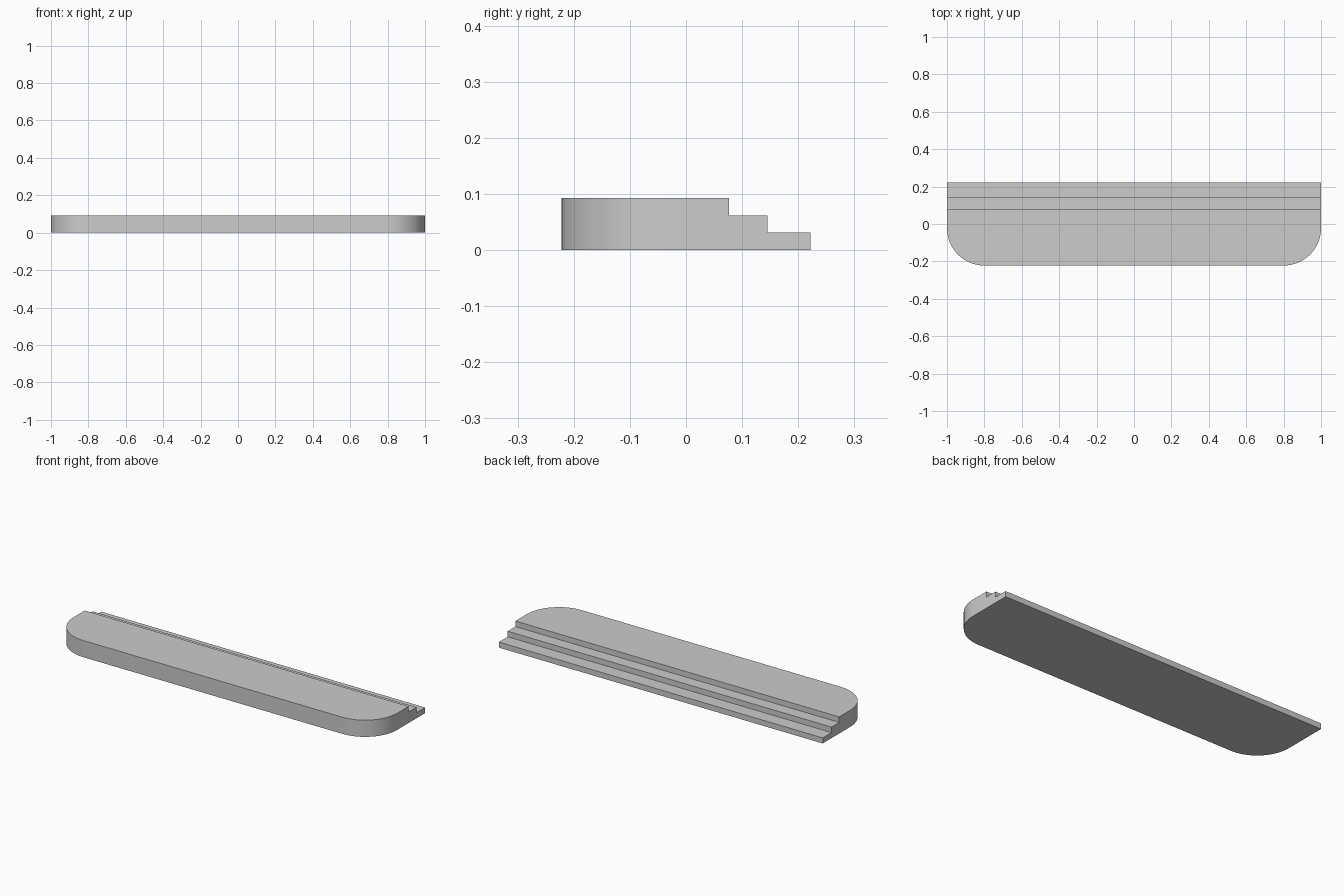
import bpy, bmesh

if "Cube" in bpy.data.objects:
    bpy.data.objects.remove(bpy.data.objects["Cube"])

# Stepped side profile (y, z): deep top landing, two lower treads at the back
PROFILE = [(-0.222, 0), (0.222, 0), (0.222, 0.031), (0.145, 0.031),
           (0.145, 0.062), (0.077, 0.062), (0.077, 0.093), (-0.222, 0.093)]
CORNER_RADIUS = 0.2

stone = bpy.data.materials.new("light_grey_stone")
stone.diffuse_color = (0.6, 0.605, 0.6, 1)
stone.use_nodes = True
stone.node_tree.nodes["Principled BSDF"].inputs["Base Color"].default_value = stone.diffuse_color

# Sweep the profile along x
bm = bmesh.new()
side = bm.faces.new([bm.verts.new((-1, y, z)) for y, z in PROFILE])
swept = bmesh.ops.extrude_face_region(bm, geom=[side], use_keep_orig=True)
bmesh.ops.translate(bm, vec=(2, 0, 0),
                    verts=[v for v in swept["geom"] if isinstance(v, bmesh.types.BMVert)])

# Round the two upright front corners
front = [e for e in bm.edges if all(v.co.y < -0.22 for v in e.verts)
         and abs(e.verts[0].co.x - e.verts[1].co.x) < 0.01]
bmesh.ops.bevel(bm, geom=front, offset=CORNER_RADIUS, offset_type='OFFSET',
                segments=16, profile=0.5, affect='EDGES')
bmesh.ops.recalc_face_normals(bm, faces=bm.faces)

mesh = bpy.data.meshes.new("stepped_platform")
bm.to_mesh(mesh)
bm.free()
mesh.materials.append(stone)
platform = bpy.data.objects.new("stepped_platform", mesh)
bpy.context.collection.objects.link(platform)

# Smooth the rounded corners, keep the step edges crisp
bpy.context.view_layer.objects.active = platform
platform.select_set(True)
bpy.ops.object.shade_smooth_by_angle(angle=0.52)
